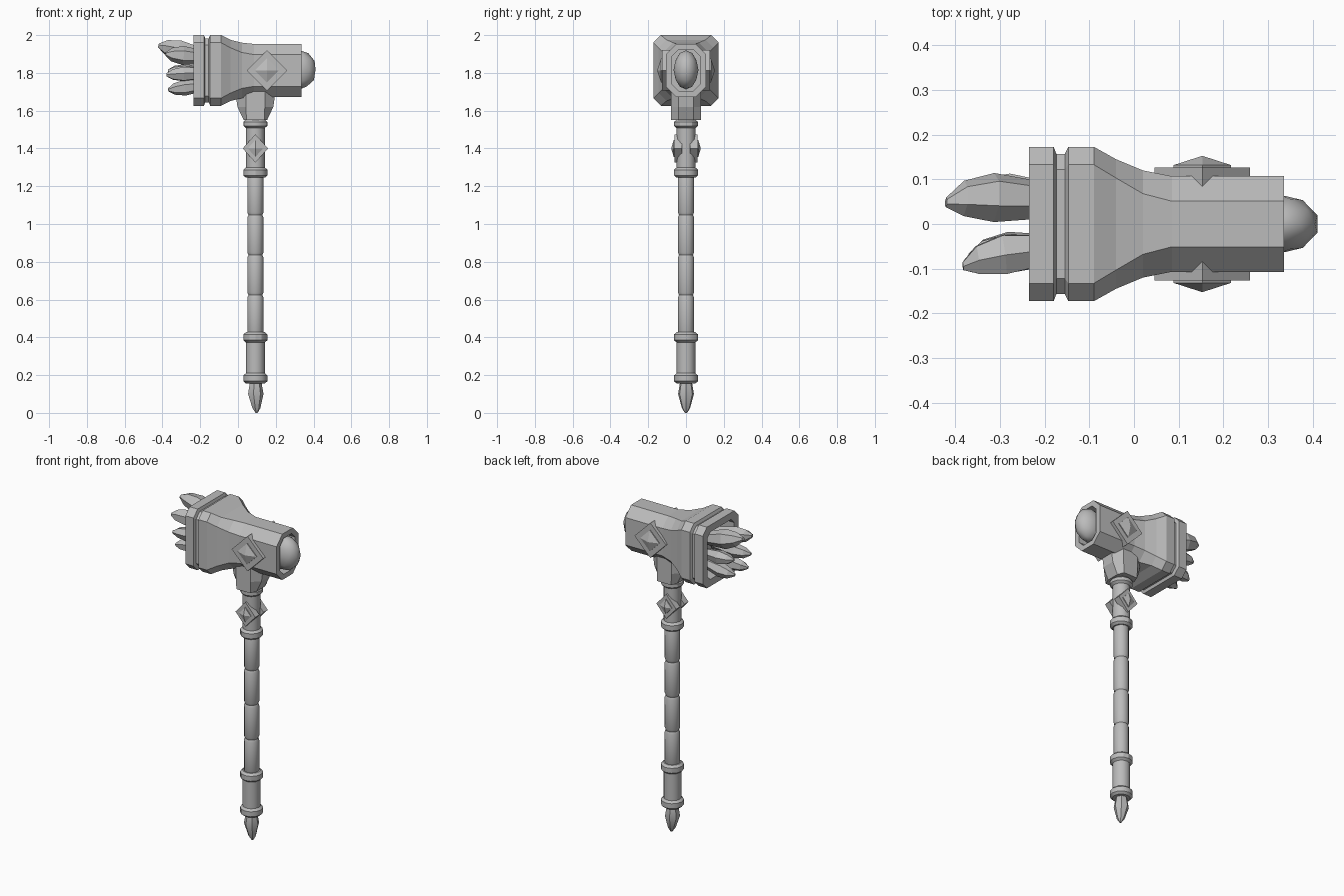
import bpy, bmesh, math
from mathutils import Vector

cube = bpy.data.objects.get("Cube")
if cube:
    bpy.data.objects.remove(cube, do_unlink=True)

stone = bpy.data.materials.new("stone_grey")
GREY = (0.5, 0.5, 0.5, 1)
stone.diffuse_color = GREY
stone.use_nodes = True
stone.node_tree.nodes["Principled BSDF"].inputs["Base Color"].default_value = GREY

AXIS_X = 0.092   # handle axis
HEAD_Z = 1.813   # head axis


def finish(name, bm, smooth=None):
    bmesh.ops.recalc_face_normals(bm, faces=bm.faces)
    me = bpy.data.meshes.new(name)
    bm.to_mesh(me)
    bm.free()
    ob = bpy.data.objects.new(name, me)
    bpy.context.collection.objects.link(ob)
    me.materials.append(stone)
    if smooth:
        bpy.ops.object.select_all(action='DESELECT')
        ob.select_set(True)
        bpy.context.view_layer.objects.active = ob
        bpy.ops.object.shade_smooth_by_angle(angle=math.radians(smooth))
    return ob


def loft(name, rings, smooth=None):
    """Skin a list of equal-length point loops and cap both ends."""
    bm = bmesh.new()
    loops = [[bm.verts.new(p) for p in ring] for ring in rings]
    n = len(loops[0])
    for a, b in zip(loops, loops[1:]):
        for i in range(n):
            j = (i + 1) % n
            bm.faces.new((a[i], a[j], b[j], b[i]))
    bm.faces.new(loops[0])
    bm.faces.new(loops[-1])
    return finish(name, bm, smooth)


def octagon(u, v, cu, cv):
    """Rectangle of half sizes u, v with corners cut by cu, cv."""
    return [(u, v - cv), (u - cu, v), (cu - u, v), (-u, v - cv),
            (-u, cv - v), (cu - u, -v), (u - cu, -v), (u, cv - v)]


def lathe(name, profile, sides=12, smooth=40):
    ang = [math.tau * i / sides for i in range(sides)]
    return loft(name, [[(AXIS_X + r * math.cos(a), r * math.sin(a), z) for a in ang]
                       for z, r in profile], smooth)


# Hammer head: octagonal sections along x, recessed at both ends
sections = [
    (-0.13, 0.13, 0.145, 0.03), (-0.235, 0.13, 0.145, 0.03),
    (-0.235, 0.173, 0.187, 0.04), (-0.18, 0.173, 0.187, 0.04),
    (-0.174, 0.157, 0.17, 0.035), (-0.155, 0.157, 0.17, 0.035),
    (-0.147, 0.173, 0.187, 0.04), (-0.09, 0.173, 0.187, 0.04),
    (-0.04, 0.145, 0.162, 0.042), (0.02, 0.12, 0.147, 0.052),
    (0.085, 0.107, 0.14, 0.056), (0.336, 0.107, 0.14, 0.056),
    (0.336, 0.073, 0.11, 0.035), (0.28, 0.073, 0.11, 0.035)]
loft("hammer_head", [[(x, y, HEAD_Z + z) for y, z in octagon(hy, hz, c, c)]
                     for x, hy, hz, c in sections])

# Socket joining head and handle
loft("head_socket", [[(AXIS_X + x, y, z) for x, y in octagon(hx, 0.08, cx, 0.04)]
                     for z, hx, cx in [(1.55, 0.062, 0.015), (1.62, 0.095, 0.045),
                                       (1.69, 0.105, 0.055), (1.75, 0.105, 0.055)]])

# Handle shafts and collars
lathe("lower_shaft", [(0.18, 0.05), (0.40, 0.05)])
lathe("upper_shaft", [(1.27, 0.05), (1.53, 0.05)])
for i, (z, h) in enumerate([(0.183, 0.027), (0.4, 0.027), (1.272, 0.027), (1.53, 0.022)]):
    lathe(f"collar_{i + 1}", [(z - h, 0.05), (z - h + 0.012, 0.064),
                              (z + h - 0.012, 0.064), (z + h, 0.05)], smooth=30)

# Grip with rounded segments
grip = []
for i in range(4):
    a = 0.412 + i * 0.212
    b = a + 0.212
    grip += [(a, 0.037), (a + 0.014, 0.043), (b - 0.014, 0.043), (b, 0.037)]
    if i < 3:
        grip.pop()
lathe("grip", grip)

# Pommel gem
pommel = lathe("pommel_gem", [(0.0, 0.006), (0.025, 0.022), (0.1, 0.043),
                              (0.14, 0.036), (0.18, 0.03)], sides=7)
for v in pommel.data.vertices:
    v.co.x += 0.006 * (1 - v.co.z / 0.09) if v.co.z < 0.09 else 0


# Diamond frames with pyramid studs, front and back
def diamond(name, x, z, w, h, y0, y1, y2, inner, s):
    def ring(k, y):
        return [(x + k * w, s * y, z), (x, s * y, z + k * h),
                (x - k * w, s * y, z), (x, s * y, z - k * h)]
    loft(name + "_frame", [ring(1, y0), ring(1, y1)])
    loft(name + "_stud", [ring(inner, y0), ring(inner, y1 + 0.005), ring(0.02, y2)])


for side, s in (("front", -1), ("back", 1)):
    diamond(f"head_diamond_{side}", 0.153, 1.813, 0.107, 0.107, 0.06, 0.127, 0.152, 0.6, s)
    diamond(f"handle_diamond_{side}", AXIS_X, 1.4, 0.067, 0.075, 0.02, 0.06, 0.078, 0.6, s)


# Crystal shards bursting from the wide end
def crystal(name, base, tip, r, turn):
    base, tip = Vector(base), Vector(tip)
    d = tip - base
    q = d.to_track_quat('Z', 'Y')
    rings = []
    for t, k, shift in [(0, 0.6, 0), (0.62, 1, 0), (0.86, 0.72, 0.1), (1, 0.2, 0.3)]:
        rings.append([base + d * t + q @ Vector((r * (k * math.cos(a) + shift),
                                                 r * k * math.sin(a), 0))
                      for a in [turn + math.tau * i / 6 for i in range(6)]])
    loft(name, rings)


shards = [((0.05, 1.88), (-0.42, 0.065, 1.945), 0.056, 0.2),
          ((-0.05, 1.88), (-0.385, -0.08, 1.90), 0.05, 0.5),
          ((-0.06, 1.80), (-0.38, -0.075, 1.79), 0.042, 0.1),
          ((0.06, 1.80), (-0.37, 0.08, 1.81), 0.042, 0.8),
          ((-0.05, 1.74), (-0.37, -0.06, 1.71), 0.042, 0.4),
          ((0.05, 1.74), (-0.36, 0.055, 1.705), 0.042, 0.0)]
for i, ((y, z), tip, r, turn) in enumerate(shards):
    crystal(f"crystal_{i + 1}", (-0.14, y, z), tip, r, turn)

# Rounded gem in the narrow end
bm = bmesh.new()
bmesh.ops.create_icosphere(bm, subdivisions=2, radius=1)
for v in bm.verts:
    v.co = (0.325 + 0.09 * v.co.x, 0.066 * v.co.y, HEAD_Z + 0.003 + 0.104 * v.co.z)
finish("striking_gem", bm, smooth=60)
